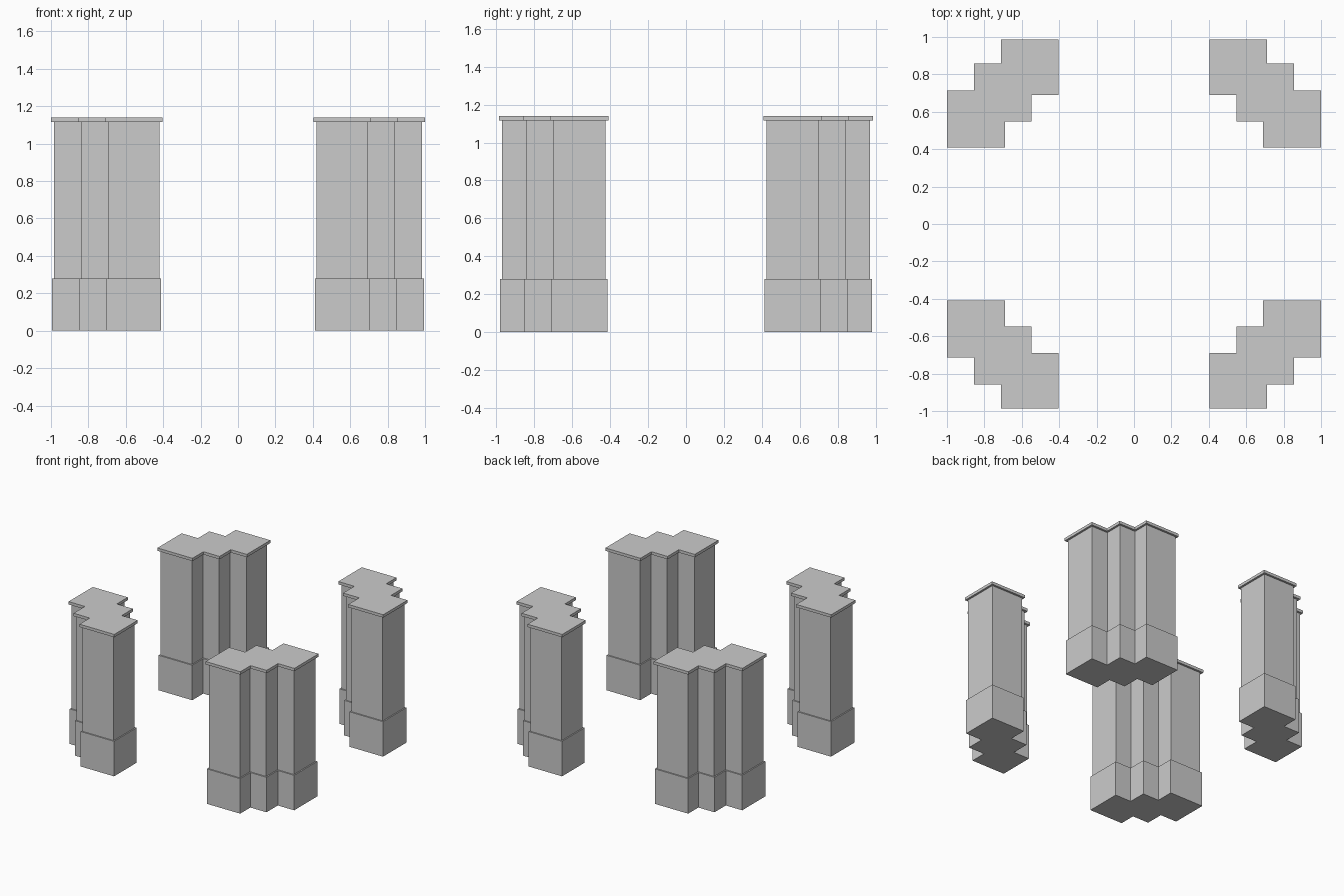
import bpy, bmesh
from mathutils import Vector

if "Cube" in bpy.data.objects:
    bpy.data.objects.remove(bpy.data.objects["Cube"])

# Stepped plan of one corner tower (clockwise); the other three are mirrored
PLAN = [(0.405, 0.987), (0.712, 0.987), (0.712, 0.858), (0.855, 0.858),
        (0.855, 0.715), (1.0, 0.715), (1.0, 0.409), (0.69, 0.409),
        (0.69, 0.548), (0.547, 0.548), (0.547, 0.69), (0.405, 0.69)]


def inset(points, d):
    """Move every edge of a right-angled clockwise outline inwards by d."""
    result = []
    n = len(points)
    for i in range(n):
        a, b, c = (Vector(points[j % n]) for j in (i - 1, i, i + 1))
        e1, e2 = (b - a).normalized(), (c - b).normalized()
        shift = Vector((e1.y, -e1.x)) + Vector((e2.y, -e2.x))
        result.append(b + shift * d)
    return result


def tower_part(name, d, z0, z1):
    bm = bmesh.new()
    face = bm.faces.new([bm.verts.new((p.x, p.y, z0)) for p in inset(PLAN, d)])
    ext = bmesh.ops.extrude_face_region(bm, geom=[face], use_keep_orig=True)
    verts = [g for g in ext["geom"] if isinstance(g, bmesh.types.BMVert)]
    bmesh.ops.translate(bm, verts=verts, vec=(0, 0, z1 - z0))
    bmesh.ops.recalc_face_normals(bm, faces=bm.faces[:])
    mesh = bpy.data.meshes.new(name)
    bm.to_mesh(mesh)
    bm.free()
    obj = bpy.data.objects.new(name, mesh)
    bpy.context.collection.objects.link(obj)
    mirror = obj.modifiers.new("four_corners", "MIRROR")
    mirror.use_axis = (True, True, False)
    mirror.use_mirror_merge = False


# Plinth, shaft and overhanging roof slab
tower_part("tower_base", 0.006, 0.0, 0.28)
tower_part("tower_shaft", 0.016, 0.28, 1.117)
tower_part("tower_roof_slab", 0.0, 1.117, 1.14)
